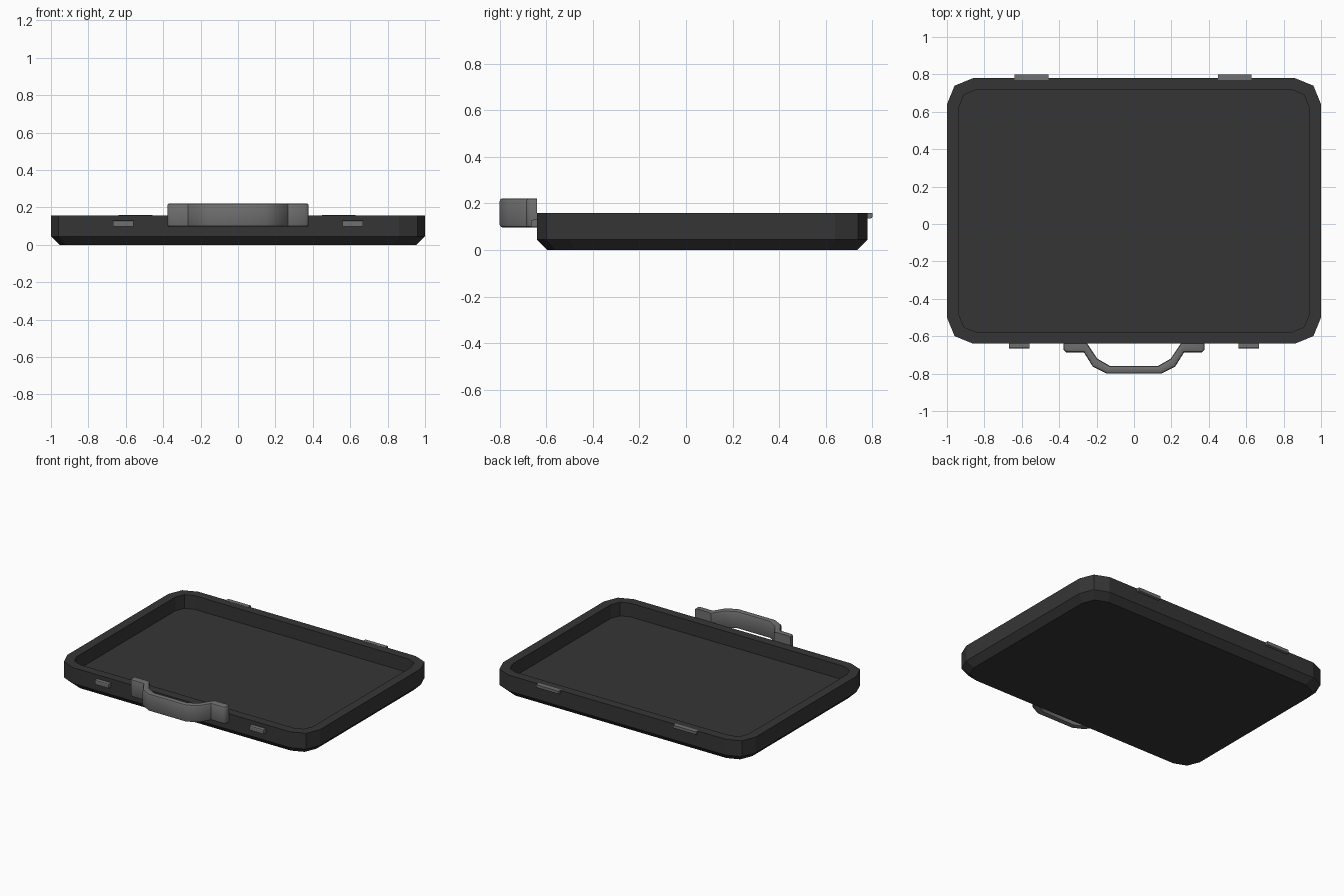
import bpy, bmesh

if "Cube" in bpy.data.objects:
    bpy.data.objects.remove(bpy.data.objects["Cube"])

def material(name, v):
    m = bpy.data.materials.new(name)
    m.diffuse_color = (v, v, v, 1)
    m.use_nodes = True
    m.node_tree.nodes["Principled BSDF"].inputs["Base Color"].default_value = m.diffuse_color
    return m

BLACK = material("black shell", 0.036)
GREY = material("grey fittings", 0.16)

def finish(bm, name, mat):
    bmesh.ops.recalc_face_normals(bm, faces=bm.faces)
    me = bpy.data.meshes.new(name)
    bm.to_mesh(me)
    bm.free()
    me.materials.append(mat)
    ob = bpy.data.objects.new(name, me)
    bpy.context.collection.objects.link(ob)
    return ob

def outline(hx, hy, c):
    """Rectangle with two-segment corners, counter-clockwise."""
    q = [(hx, hy - c), (hx - 0.29 * c, hy - 0.29 * c), (hx - c, hy)]
    m = [(-x, y) for x, y in reversed(q)]
    return q + m + [(-x, -y) for x, y in q] + [(-x, -y) for x, y in m]

# Case tray: stacked outlines from the bottom, over the rim, to the inner floor
bm = bmesh.new()
CY = 0.07
sections = [(0.955, 0.665, 0.12, 0.0), (1.0, 0.71, 0.14, 0.045), (1.0, 0.71, 0.14, 0.158),
            (0.935, 0.647, 0.09, 0.158), (0.935, 0.647, 0.09, 0.06)]
rings = [[bm.verts.new((x, y + CY, z)) for x, y in outline(hx, hy, c)]
         for hx, hy, c, z in sections]
for a, b in zip(rings, rings[1:]):
    for i in range(len(a)):
        j = (i + 1) % len(a)
        bm.faces.new((a[i], a[j], b[j], b[i]))
bm.faces.new(rings[0])
bm.faces.new(rings[-1])
finish(bm, "case_tray", BLACK)

# Carry handle: mirrored plan profile extruded upwards, edges rounded
outer = [(0.378, -0.64), (0.378, -0.672), (0.364, -0.686), (0.268, -0.686),
         (0.22, -0.763), (0.146, -0.80)]
inner = [(0.13, -0.758), (0.196, -0.72), (0.25, -0.64)]
plan = (outer + [(-x, y) for x, y in reversed(outer)]
        + [(-x, y) for x, y in reversed(inner)] + inner)
bm = bmesh.new()
face = bm.faces.new([bm.verts.new((x, y, 0.097)) for x, y in plan])
ext = bmesh.ops.extrude_face_region(bm, geom=[face])
for v in ext["geom"]:
    if isinstance(v, bmesh.types.BMVert):
        v.co.z = 0.222
edges = [e for e in bm.edges
         if abs(e.verts[0].co.z - e.verts[1].co.z) < 1e-4
         and min(v.co.y for v in e.verts) < -0.65]
bmesh.ops.bevel(bm, geom=edges, offset=0.012, segments=2, profile=0.5, affect='EDGES')
handle = finish(bm, "carry_handle", GREY)
bpy.context.view_layer.objects.active = handle
handle.select_set(True)
bpy.ops.object.shade_smooth_by_angle(angle=0.75)

def block(name, x0, x1, y0, y1, z0, z1, rounded):
    """Small box; edges chosen by the rule 'rounded' are bevelled."""
    bm = bmesh.new()
    bmesh.ops.create_cube(bm, size=1)
    for v in bm.verts:
        v.co = (x1 if v.co.x > 0 else x0, y1 if v.co.y > 0 else y0, z1 if v.co.z > 0 else z0)
    es = [e for e in bm.edges if all(rounded(v.co) for v in e.verts)]
    bmesh.ops.bevel(bm, geom=es, offset=0.008, segments=2, profile=0.5, affect='EDGES')
    finish(bm, name, GREY)

# Front latches and back hinges, one per side
for side, s in (("left", -1), ("right", 1)):
    lx, hx = s * 0.613, s * 0.543 - 0.005
    block("latch_" + side, lx - 0.055, lx + 0.055, -0.665, -0.63, 0.099, 0.13,
          lambda c: c.y < -0.65 and c.z > 0.12)
    block("hinge_" + side, hx - 0.09, hx + 0.09, 0.77, 0.80, 0.135, 0.159,
          lambda c: c.y > 0.79 and c.z < 0.14)
